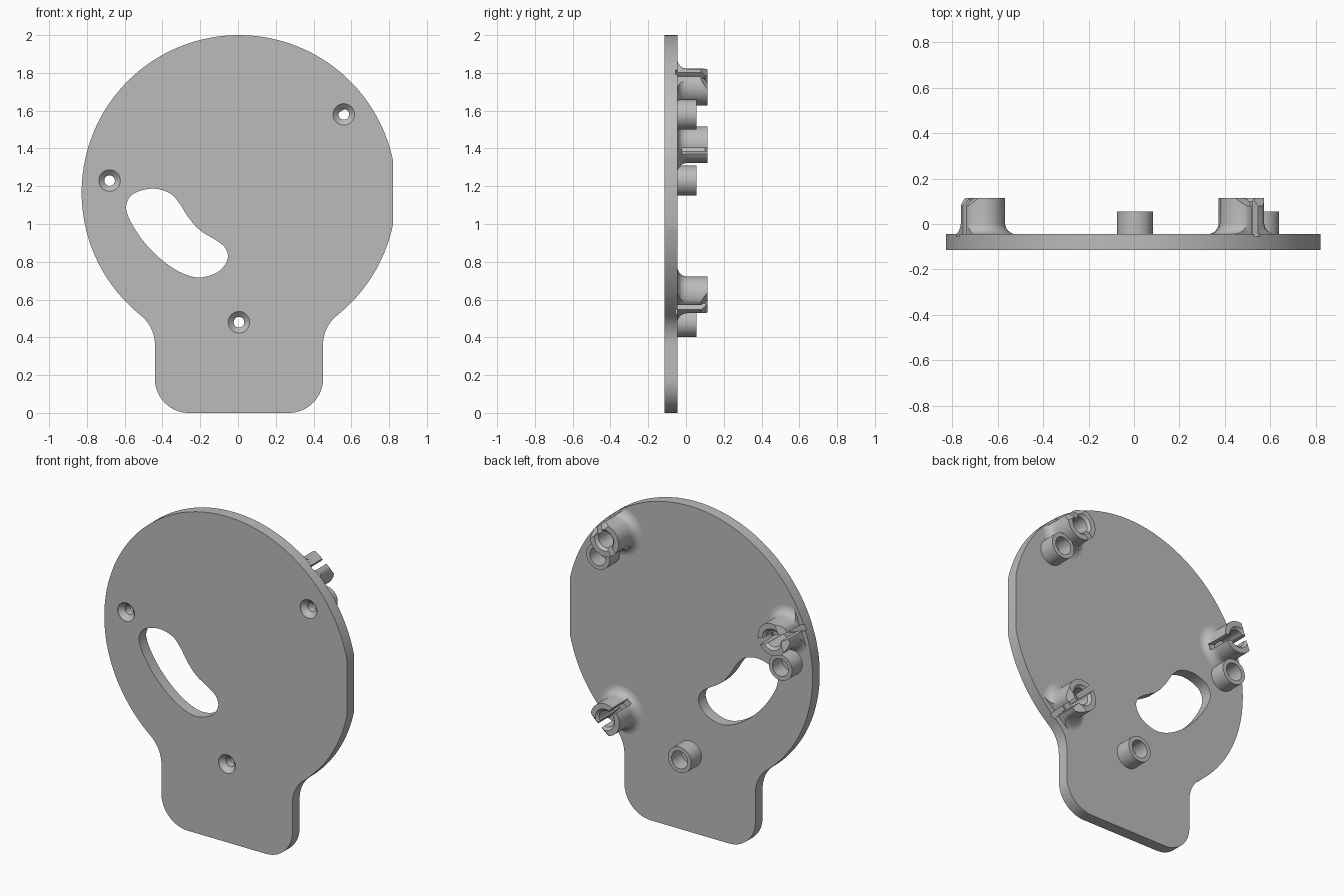
import bpy, bmesh, math
from mathutils import Matrix, Vector

if "Cube" in bpy.data.objects:
    bpy.data.objects.remove(bpy.data.objects["Cube"])

CX, CZ, R = 0.005, 1.167, 0.833      # disc centre and radius
FRONT, BACK = -0.115, -0.045         # plate faces
BOSSES = [(-0.68, 1.23), (0.56, 1.58), (0.005, 0.48)]
CLIPS = [(-0.665, 1.42), (0.475, 1.725), (0.47, 0.625)]

grey = bpy.data.materials.new("grey plastic")
grey.diffuse_color = (0.5, 0.5, 0.5, 1)
grey.use_nodes = True
grey.node_tree.nodes["Principled BSDF"].inputs["Base Color"].default_value = grey.diffuse_color


def add(name, bm, matrix=Matrix()):
    bmesh.ops.recalc_face_normals(bm, faces=bm.faces)
    me = bpy.data.meshes.new(name)
    bm.to_mesh(me)
    bm.free()
    me.materials.append(grey)
    ob = bpy.data.objects.new(name, me)
    ob.matrix_world = matrix
    bpy.context.collection.objects.link(ob)
    return ob


def prism(name, points, direction, matrix=Matrix()):
    """Extrude a closed planar outline of 3D points."""
    bm = bmesh.new()
    face = bm.faces.new([bm.verts.new(p) for p in points])
    ext = bmesh.ops.extrude_face_region(bm, geom=[face])
    verts = [v for v in ext["geom"] if isinstance(v, bmesh.types.BMVert)]
    bmesh.ops.translate(bm, verts=verts, vec=direction)
    return add(name, bm, matrix)


def lathe(name, profile, matrix, n=48):
    """Solid of revolution about y from (radius, y) pairs."""
    bm = bmesh.new()
    rings = [[bm.verts.new((r * math.cos(k * math.tau / n), y, r * math.sin(k * math.tau / n)))
              for k in range(n)] for r, y in profile]
    for a, b in zip(rings, rings[1:]):
        for k in range(n):
            bm.faces.new((a[k], a[(k + 1) % n], b[(k + 1) % n], b[k]))
    bm.faces.new(rings[0])
    bm.faces.new(rings[-1])
    return add(name, bm, matrix)


def cut(ob, cutter):
    mod = ob.modifiers.new("cut", "BOOLEAN")
    mod.operation, mod.solver, mod.object = "DIFFERENCE", "EXACT", cutter
    bpy.context.view_layer.objects.active = ob
    bpy.ops.object.modifier_apply(modifier=mod.name)


def arc(cx, cz, r, a, b, n):
    return [(cx + r * math.cos(a + (b - a) * i / n), cz + r * math.sin(a + (b - a) * i / n))
            for i in range(n + 1)]


def smooth_loop(pts, steps=5):
    """Closed Catmull-Rom curve through the points."""
    out = []
    for i in range(len(pts)):
        p0, p1, p2, p3 = (Vector(pts[(i + k) % len(pts)]) for k in (-1, 0, 1, 2))
        for s in range(steps):
            t = s / steps
            out.append(tuple(0.5 * (2 * p1 + (p2 - p0) * t + (2 * p0 - 5 * p1 + 4 * p2 - p3) * t * t
                                    + (3 * p1 - p0 - 3 * p2 + p3) * t ** 3)))
    return out


# Plate: disc with a flat on the right, filleted neck and rounded foot
HALF, FIL, COR, PI = 0.445, 0.2, 0.18, math.pi
flat = math.acos((0.82 - CX) / R)
beta = math.acos((HALF + FIL) / (R + FIL))
fz = CZ - (R + FIL) * math.sin(beta)
outline = (arc(CX, CZ, R, flat, PI + beta, 90)
           + arc(CX - HALF - FIL, fz, FIL, beta, 0, 12)[1:]
           + arc(CX - HALF + COR, COR, COR, PI, 1.5 * PI, 14)
           + arc(CX + HALF - COR, COR, COR, 1.5 * PI, 2 * PI, 14)
           + arc(CX + HALF + FIL, fz, FIL, PI, PI - beta, 12)
           + arc(CX, CZ, R, -beta, -flat, 18)[1:])
plate = prism("plate", [(x, FRONT, z) for x, z in outline], (0, BACK - FRONT, 0))
cutters, parts = [], [plate]

# Curved window in the plate
window = smooth_loop([(-.44, 1.187), (-.52, 1.175), (-.573, 1.142), (-.592, 1.08), (-.557, .992),
                      (-.478, .881), (-.372, .785), (-.272, .73), (-.187, .718), (-.098, .752),
                      (-.055, .815), (-.066, .871), (-.113, .912), (-.203, .968), (-.266, 1.04),
                      (-.309, 1.108), (-.361, 1.163)])
cutters.append(prism("window_cutter", [(x, -0.2, z) for x, z in window], (0, 0.3, 0)))
cut(plate, cutters[-1])

# Screw bosses: countersunk from the front, open sockets at the back
for i, (x, z) in enumerate(BOSSES):
    m = Matrix.Translation((x, 0, z))
    boss = lathe(f"screw_boss_{i + 1}", [(0.079, BACK - 0.002), (0.079, 0.055)], m)
    hole = lathe("screw_cutter", [(0.057, -0.14), (0.057, FRONT + 0.002), (0.028, -0.085),
                                  (0.028, -0.038), (0.054, -0.038), (0.054, 0.1)], m)
    cut(plate, hole)
    cut(boss, hole)
    parts.append(boss)
    cutters.append(hole)

# Split clips: flared tubes slotted toward the disc centre, flattened on the rim side
for i, (x, z) in enumerate(CLIPS):
    m = Matrix.Translation((x, 0, z)) @ Matrix.Rotation(-math.atan2(z - CZ, x - CX), 4, "Y")
    flare = [(0.0975 + 0.05 * (1 - math.sin(t)), BACK + 0.05 * (1 - math.cos(t)))
             for t in (k * PI / 12 for k in range(7))]
    clip = lathe(f"clip_{i + 1}", [(flare[0][0], BACK - 0.002)] + flare + [(0.0975, 0.115)], m)
    bore = lathe("bore_cutter", [(0.05, BACK), (0.05, 0.1), (0.066, 0.116), (0.066, 0.15)], m)
    trim = prism("trim_cutter", [(u, y, -0.2) for u, y in
                 [(0.087, -0.1), (0.087, 0.08), (0.042, 0.125), (0.3, 0.125), (0.3, -0.1)]],
                 (0, 0, 0.4), m)
    slot = prism("slot_cutter", [(u, y, -0.018) for u, y in
                 [(-0.105, -0.035), (-0.105, 0.2), (0.12, 0.2), (0.12, BACK - 0.01), (0, BACK - 0.01),
                  (0, -0.035)]], (0, 0, 0.036), m)
    for c in (bore, trim, slot):
        cut(clip, c)
    cut(plate, slot)
    parts.append(clip)
    cutters += [bore, trim, slot]

for c in cutters:
    bpy.data.objects.remove(c)

# Smooth curved walls, keep edges crisp
for ob in parts:
    bpy.ops.object.select_all(action="DESELECT")
    ob.select_set(True)
    bpy.context.view_layer.objects.active = ob
    bpy.ops.object.shade_smooth_by_angle(angle=math.radians(30))
